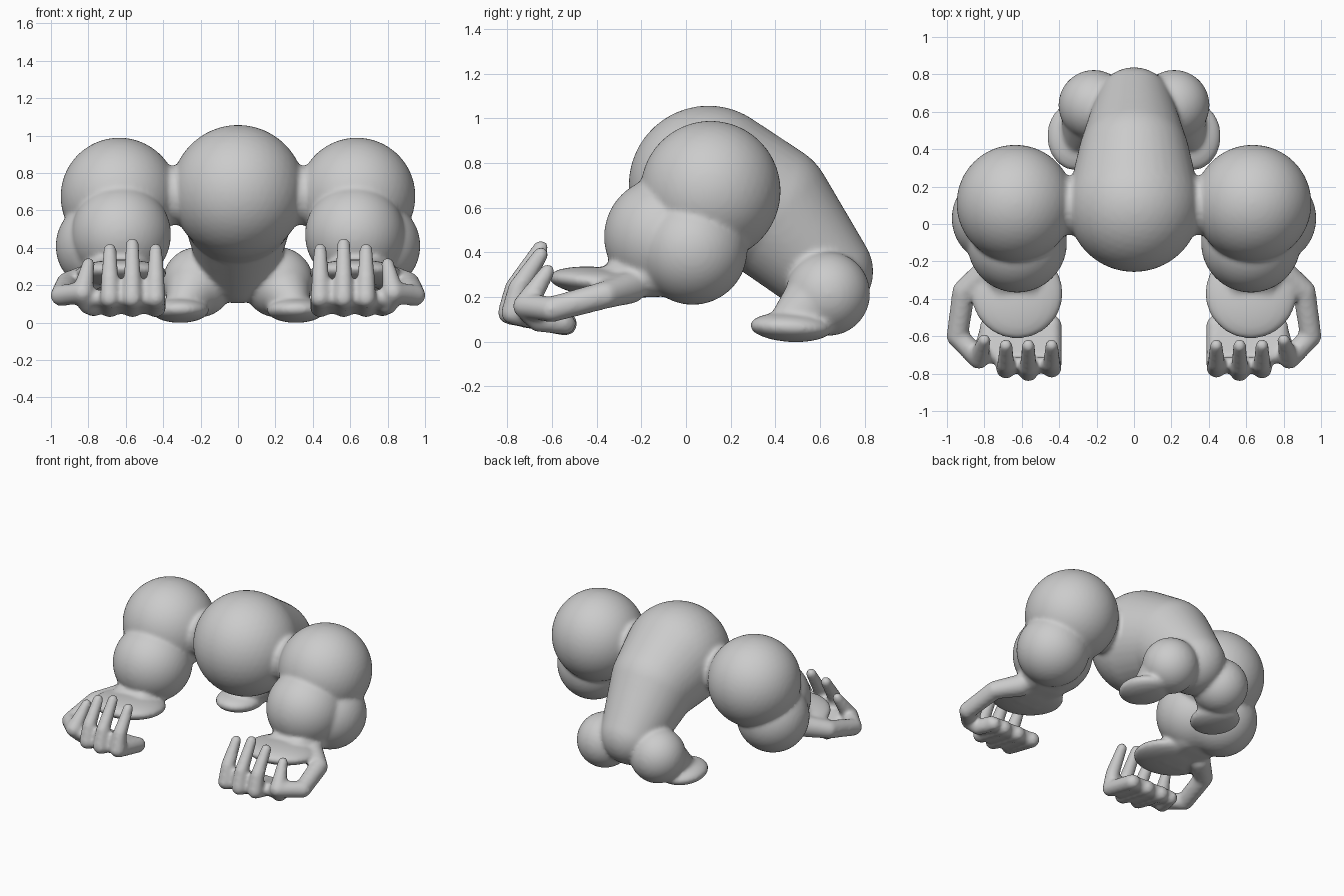
import bpy, bmesh
from mathutils import Matrix

if "Cube" in bpy.data.objects:
    bpy.data.objects.remove(bpy.data.objects["Cube"])

skin = bpy.data.meshes.new("body")
main = bmesh.new()


def absorb(part):
    """Add a finished closed part to the body mesh."""
    tmp = bpy.data.meshes.new("tmp")
    bmesh.ops.recalc_face_normals(part, faces=part.faces)
    part.to_mesh(tmp)
    part.free()
    main.from_mesh(tmp)
    bpy.data.meshes.remove(tmp)


def ball(c, r, tilt=0.0, sub=4):
    """Sphere or ellipsoid (r = number or three radii), tilted about x."""
    r = (r, r, r) if isinstance(r, (int, float)) else r
    part = bmesh.new()
    m = Matrix.Translation(c) @ Matrix.Rotation(tilt, 4, 'X') @ Matrix.Diagonal((*r, 1))
    bmesh.ops.create_icosphere(part, subdivisions=sub, radius=1, matrix=m)
    absorb(part)


def wrap(points, sub=3):
    """Convex skin around spheres given as (x, y, z, radius)."""
    part = bmesh.new()
    for p in points:
        bmesh.ops.create_icosphere(part, subdivisions=sub, radius=p[3],
                                   matrix=Matrix.Translation(p[:3]))
    res = bmesh.ops.convex_hull(part, input=part.verts)
    inner = [g for g in res["geom_interior"] if isinstance(g, bmesh.types.BMVert)]
    bmesh.ops.delete(part, geom=inner, context='VERTS')
    absorb(part)


def limb(points, sub=3):
    """Chain of tapered capsules."""
    for pair in zip(points, points[1:]):
        wrap(pair, sub)


# torso: big chest tapering down to the rump
limb([(0, .10, .70, .357), (0, .36, .60, .297), (0, .625, .315, .213)], 4)

for s in (-1, 1):
    # shoulder and its bridge to the chest
    ball((s * .635, .11, .675), .314)
    limb([(s * .2, .10, .68, .16), (s * .5, .10, .68, .16)])
    # upper arm and elbow
    ball((s * .625, -.10, .47), .267)
    ball((s * .73, .03, .41), .245)
    # flat forearm pad
    ball((s * .625, -.37, .265), (.245, .245, .068), -.1)
    wrap([(s * .58, -.13, .32, .12), (s * .72, -.13, .32, .12),
          (s * .56, -.36, .265, .07), (s * .70, -.36, .265, .07)])
    # outer bone looping to the thumb
    limb([(s * .78, -.25, .245, .075), (s * .91, -.36, .21, .062),
          (s * .945, -.60, .145, .058), (s * .83, -.72, .16, .056),
          (s * .80, -.62, .315, .034)])
    limb([(s * .83, -.72, .16, .056), (s * .80, -.66, .095, .052),
          (s * .77, -.54, .08, .048)])
    # fingers: curled under the palm, rising at the front
    for x, tip, front in ((.44, .39, -.77), (.565, .42, -.79), (.685, .39, -.775)):
        limb([(s * x, -.54, .08, .054), (s * x, front, .13, .053),
              (s * x, front + .025, .24, .047), (s * x, -.65, tip, .035)])
    # palm web joining the fingers, and its raised front
    for a, b in ((.44, .565), (.565, .685), (.685, .78)):
        wrap([(s * x, y, z, .046) for x in (a, b)
              for y, z in ((-.55, .09), (-.75 if b < .7 else -.70, .13))])
        if b < .7:
            wrap([(s * x, y, z, .034) for x in (a, b)
                  for y, z in ((-.765, .13), (-.745, .2))])
    # hip and foot
    ball((s * .215, .635, .215), .189)
    ball((s * .31, .47, .065), (.155, .185, .066), -.05)
    limb([(s * .23, .60, .19, .16), (s * .30, .45, .085, .08)])

main.to_mesh(skin)
main.free()
body = bpy.data.objects.new("body", skin)
bpy.context.collection.objects.link(body)

# fuse everything into one soft skin
fuse = body.modifiers.new("fuse", 'REMESH')
fuse.mode = 'VOXEL'
fuse.voxel_size = .013
fuse.use_smooth_shade = True
soften = body.modifiers.new("soften", 'SMOOTH')
soften.factor = .5
soften.iterations = 8
